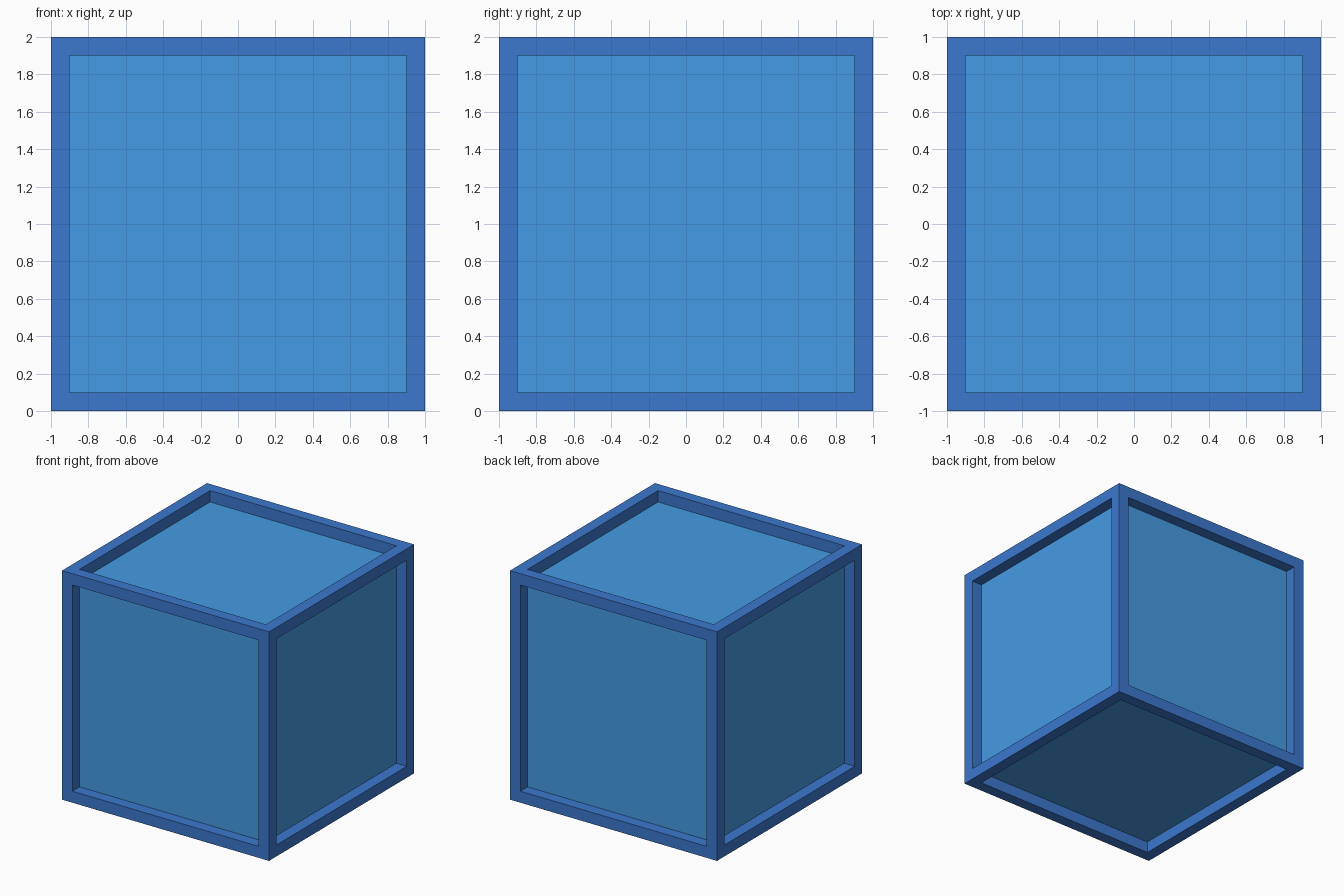
import bpy
import bmesh
from mathutils import Matrix

if "Cube" in bpy.data.objects:
    bpy.data.objects.remove(bpy.data.objects["Cube"])

SIZE = 2.0
BAR = 0.1    # frame bar width and panel recess depth


def material(name, color):
    mat = bpy.data.materials.new(name)
    mat.diffuse_color = (*color, 1.0)
    mat.use_nodes = True
    mat.node_tree.nodes["Principled BSDF"].inputs["Base Color"].default_value = mat.diffuse_color
    return mat


def add_object(name, bm, mat):
    mesh = bpy.data.meshes.new(name)
    bm.to_mesh(mesh)
    bm.free()
    mesh.materials.append(mat)
    obj = bpy.data.objects.new(name, mesh)
    bpy.context.collection.objects.link(obj)
    return obj


def cube(size):
    bm = bmesh.new()
    bmesh.ops.create_cube(bm, size=size, matrix=Matrix.Translation((0, 0, SIZE / 2)))
    return bm


# Frame: inset a flat border on every side, then push the middles straight in,
# open them and weld the square bars shut
bm = cube(SIZE)
middles = bm.faces[:]
bmesh.ops.inset_individual(bm, faces=middles, thickness=BAR, use_even_offset=True)
bmesh.ops.inset_individual(bm, faces=middles, thickness=0.0, depth=-BAR)
bmesh.ops.delete(bm, geom=middles, context='FACES')
bmesh.ops.remove_doubles(bm, verts=bm.verts[:], dist=0.0001)
bmesh.ops.recalc_face_normals(bm, faces=bm.faces[:])
add_object("crate_frame", bm, material("frame_blue", (0.045, 0.19, 0.62)))

# Panels: inner box whose six sides are the recessed panels
add_object("inner_panels", cube(SIZE - 2 * BAR),
           material("panel_light_blue", (0.06, 0.33, 0.78)))
